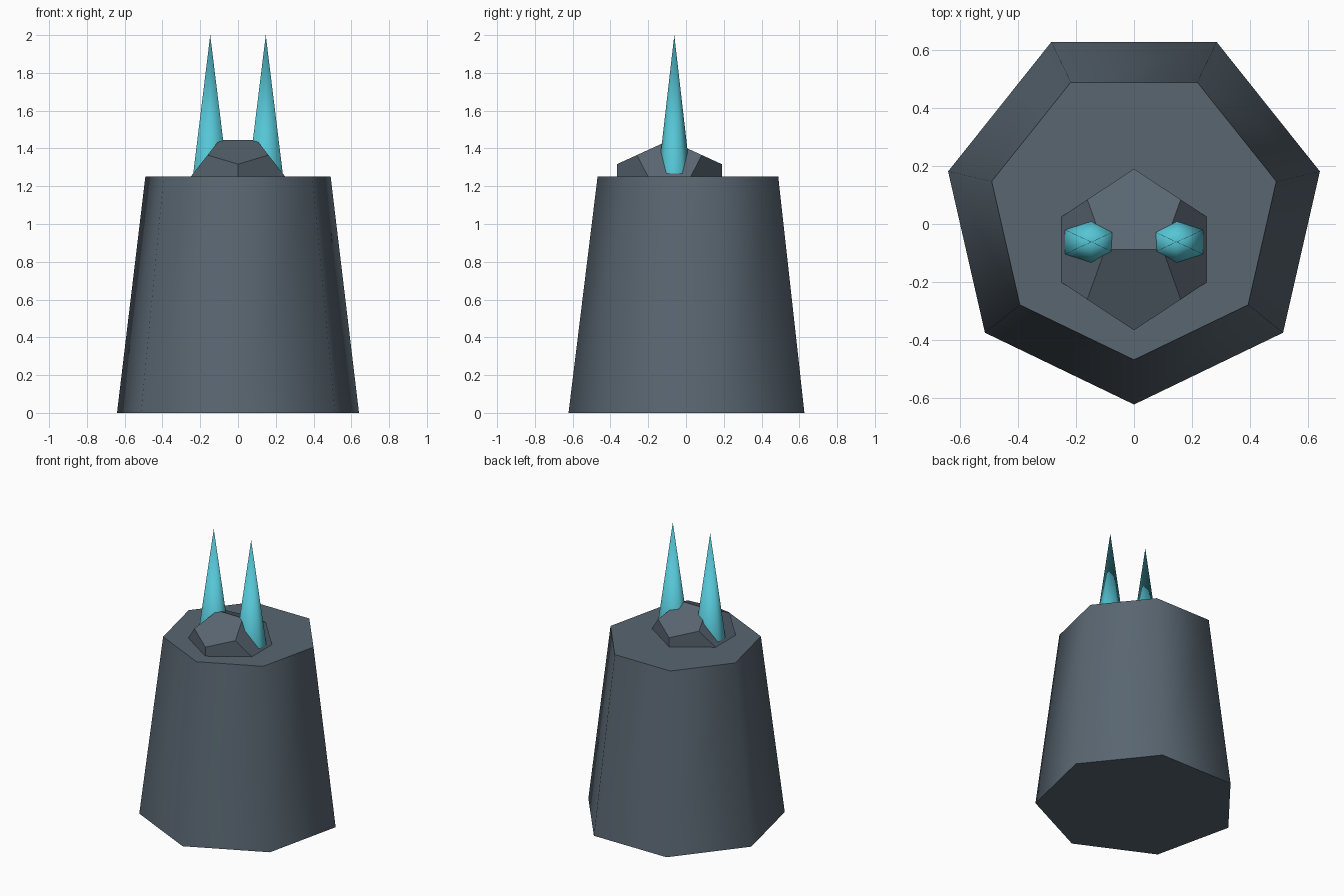
import bpy, bmesh, math
from mathutils import Vector

if "Cube" in bpy.data.objects:
    bpy.data.objects.remove(bpy.data.objects["Cube"])


def material(name, rgb):
    m = bpy.data.materials.new(name)
    m.diffuse_color = (*rgb, 1)
    m.use_nodes = True
    m.node_tree.nodes["Principled BSDF"].inputs["Base Color"].default_value = m.diffuse_color
    return m


slate = material("slate_grey", (0.100, 0.133, 0.165))
cyan = material("cyan", (0.093, 0.560, 0.665))


def finish(name, bm, mat, angle=None):
    bmesh.ops.recalc_face_normals(bm, faces=bm.faces[:])
    me = bpy.data.meshes.new(name)
    bm.to_mesh(me)
    bm.free()
    me.materials.append(mat)
    ob = bpy.data.objects.new(name, me)
    bpy.context.collection.objects.link(ob)
    if angle:
        me.shade_smooth()
        me.set_sharp_from_angle(angle=math.radians(angle))
    return ob


def frustum(name, mat, sides, start, centre, r0, r1, z0, z1):
    """Tapered prism; r0 / r1 are (x, y) radii, r1 None gives a point."""
    bm = bmesh.new()
    cx, cy = centre

    def ring(r, z):
        angles = [start + math.tau * i / sides for i in range(sides)]
        return [bm.verts.new((cx + r[0] * math.cos(a), cy + r[1] * math.sin(a), z)) for a in angles]

    low = ring(r0, z0)
    bm.faces.new(low)
    if r1:
        high = ring(r1, z1)
        bm.faces.new(high)
    else:
        tip = bm.verts.new((cx, cy, z1))
    for i in range(sides):
        j = (i + 1) % sides
        top = [high[j], high[i]] if r1 else [tip]
        bm.faces.new([low[i], low[j]] + top)
    return finish(name, bm, mat, 70)


# Seven-sided tapered body with a corner at the front
frustum("body", slate, 7, -math.pi / 2, (0, 0.035), (0.657, 0.657), (0.503, 0.503), 0, 1.252)

# Head: squashed dodecahedron with an edge on top, half sunk into the body
phi = (1 + 5 ** 0.5) / 2
pts = [(x, y, z) for x in (-1, 1) for y in (-1, 1) for z in (-1, 1)]
for s in (-1, 1):
    for t in (-1, 1):
        pts += [(s / phi, 0, t * phi), (s * phi, t / phi, 0), (0, s * phi, t / phi)]
bm = bmesh.new()
for x, y, z in pts:
    bm.verts.new(Vector((0.161 * x, -0.088 + 0.172 * y, 1.238 + 0.127 * z)))
bmesh.ops.convex_hull(bm, input=bm.verts[:])
bmesh.ops.dissolve_limit(bm, angle_limit=0.02, verts=bm.verts[:], edges=bm.edges[:])
finish("head", bm, slate)

# Pair of six-sided horns
for side, x in (("left", -0.147), ("right", 0.147)):
    frustum(side + "_horn", cyan, 6, math.pi / 2, (x, -0.062), (0.105, 0.085), None, 1.26, 2.0)
